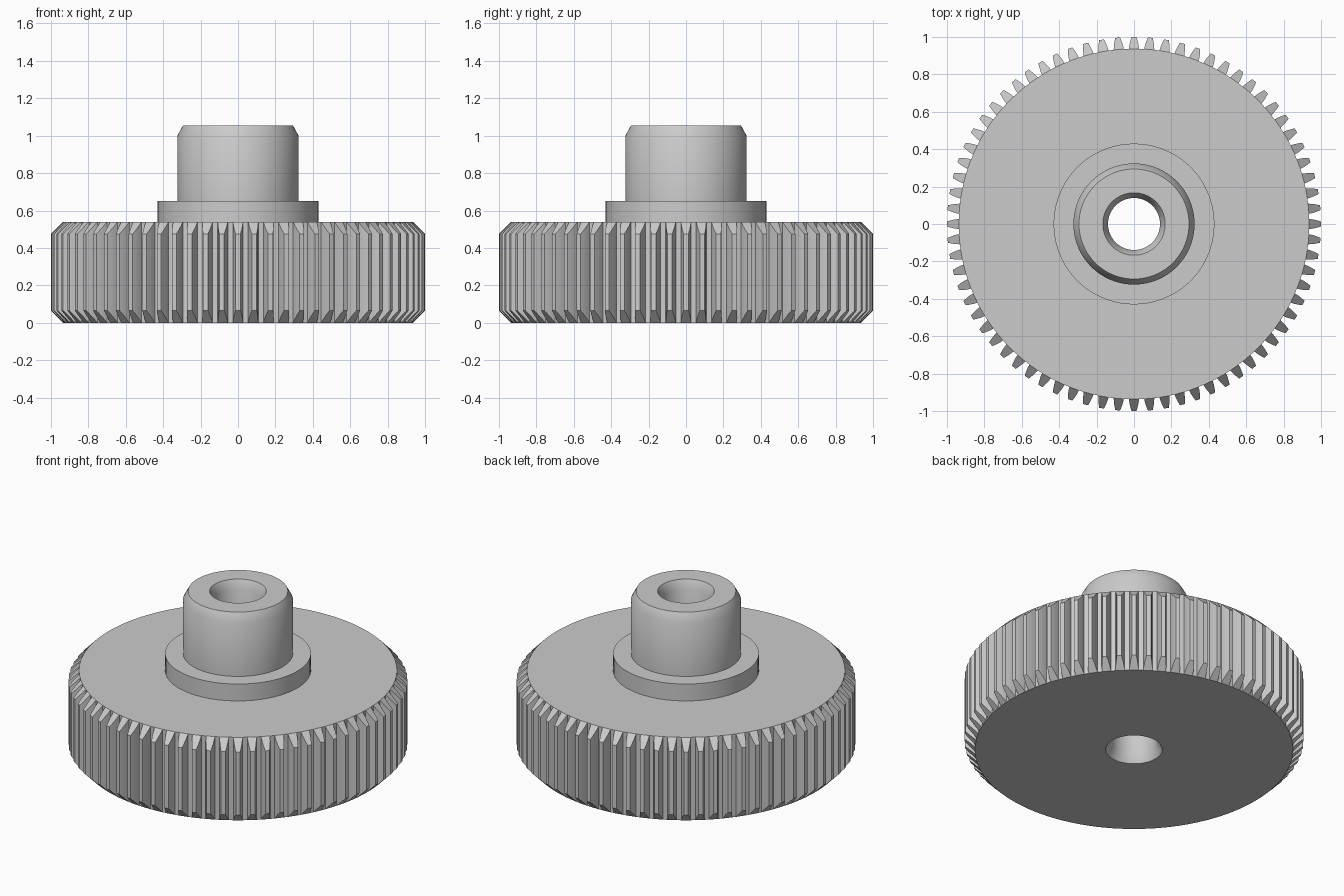
import bpy, bmesh, math

TEETH = 72
ROOT, TIP = 0.937, 1.0
GEAR_H, CHAMFER = 0.54, 0.065
BORE, BORE_MOUTH, MOUTH_DEPTH = 0.139, 0.167, 0.055
PITCH = math.tau / TEETH

# Tooth flank: (radius, half width) from root to tip
FLANK = [(ROOT, 0.027), (0.957, 0.0245), (0.979, 0.0195), (TIP, 0.013)]

cube = bpy.data.objects.get("Cube")
if cube:
    bpy.data.objects.remove(cube, do_unlink=True)

steel = bpy.data.materials.new("grey steel")
steel.use_nodes = True
GREY = (0.6, 0.6, 0.6, 1.0)
steel.diffuse_color = GREY
steel.node_tree.nodes["Principled BSDF"].inputs["Base Color"].default_value = GREY


def ring(bm, angles, radius, z):
    return [bm.verts.new((radius * math.cos(a), radius * math.sin(a), z)) for a in angles]


def bridge(bm, lower, upper):
    n = len(lower)
    for i in range(n):
        j = (i + 1) % n
        bm.faces.new((lower[i], lower[j], upper[j], upper[i]))


def finish(bm, name):
    bmesh.ops.recalc_face_normals(bm, faces=bm.faces)
    mesh = bpy.data.meshes.new(name)
    bm.to_mesh(mesh)
    bm.free()
    obj = bpy.data.objects.new(name, mesh)
    bpy.context.collection.objects.link(obj)
    mesh.materials.append(steel)
    bpy.ops.object.select_all(action="DESELECT")
    obj.select_set(True)
    bpy.context.view_layer.objects.active = obj
    bpy.ops.object.shade_smooth_by_angle(angle=math.radians(30))
    return obj


# Toothed wheel: vertical columns whose ends follow the chamfer cones
bm = bmesh.new()
outline = [(r, -w / r) for r, w in FLANK] + [(r, w / r) for r, w in reversed(FLANK)]
size = len(outline)
bottom, top, root_angles = [], [], []
for t in range(TEETH):
    for r, offset in outline:
        a = t * PITCH + offset
        drop = CHAMFER * (r - ROOT) / (TIP - ROOT)
        bottom += ring(bm, [a], r, drop)
        top += ring(bm, [a], r, GEAR_H - drop)
        if r == ROOT:
            root_angles.append(a)
bridge(bm, bottom, top)

# Chamfered tooth ends
for t in range(TEETH):
    for side in (bottom, top):
        tooth = side[t * size:(t + 1) * size]
        for k in range(size // 2 - 1):
            bm.faces.new((tooth[k], tooth[k + 1], tooth[-k - 2], tooth[-k - 1]))

# Flat wheel faces and the bore through them
is_root = [i for i in range(len(bottom)) if i % size in (0, size - 1)]
loops = [[bottom[i] for i in is_root],
         ring(bm, root_angles, BORE_MOUTH, 0),
         ring(bm, root_angles, BORE, MOUTH_DEPTH),
         ring(bm, root_angles, BORE, GEAR_H),
         [top[i] for i in is_root]]
for lower, upper in zip(loops, loops[1:]):
    bridge(bm, lower, upper)
finish(bm, "toothed_wheel")

# Hub: flange, chamfered boss and bore turned from one closed profile
HUB_TOP = 1.055
profile = [(BORE, GEAR_H), (0.43, GEAR_H), (0.43, 0.65), (0.324, 0.65),
           (0.324, HUB_TOP - 0.055), (0.294, HUB_TOP),
           (BORE_MOUTH, HUB_TOP), (BORE, HUB_TOP - MOUTH_DEPTH)]
bm = bmesh.new()
hub_angles = [i * PITCH for i in range(TEETH)]
rings = [ring(bm, hub_angles, r, z) for r, z in profile]
for i, lower in enumerate(rings):
    bridge(bm, lower, rings[(i + 1) % len(rings)])
finish(bm, "hub")
